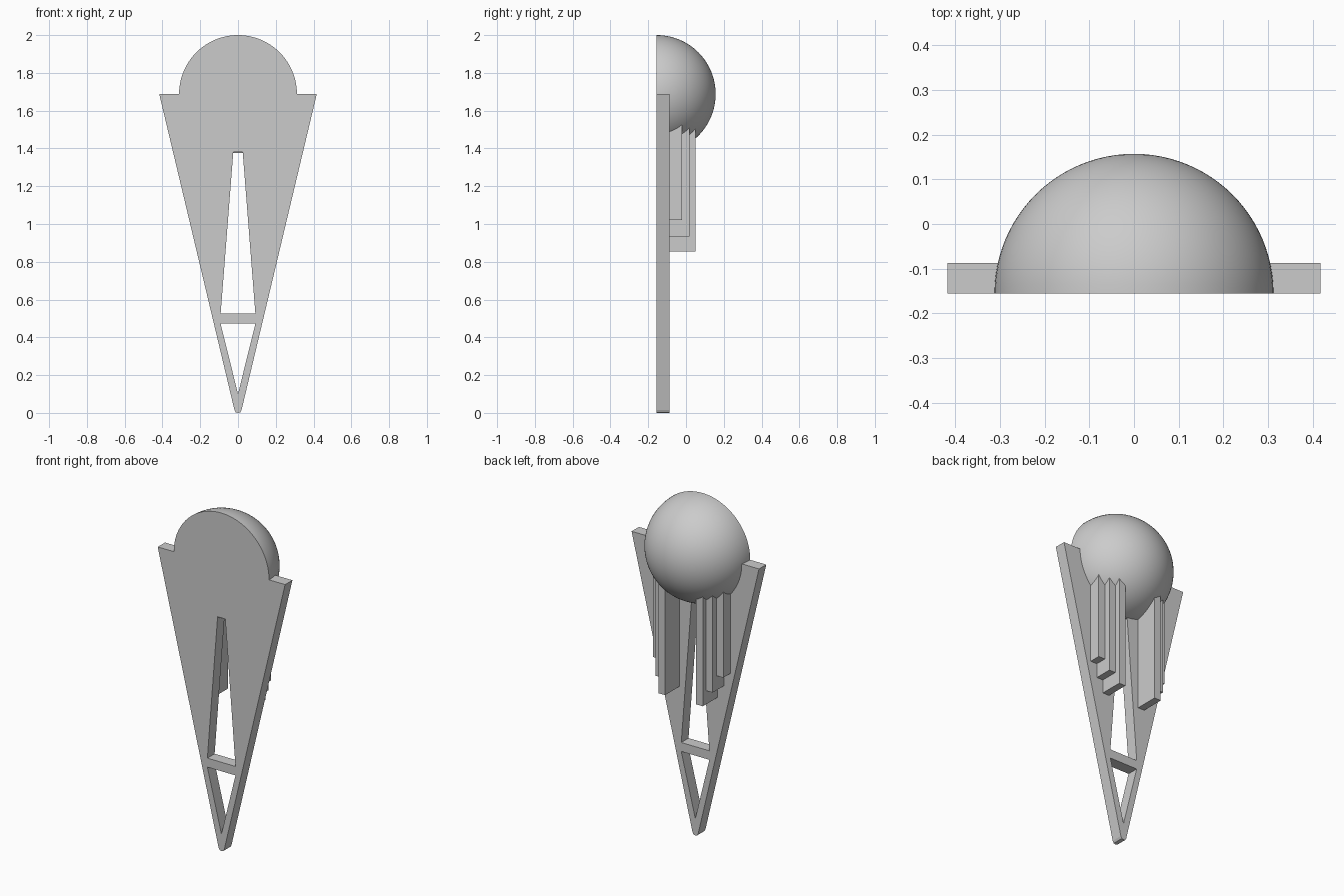
import bpy
import bmesh
import math
from mathutils import Matrix, Vector

cube = bpy.data.objects.get("Cube")
if cube:
    bpy.data.objects.remove(cube)

FRONT, BACK = -0.155, -0.087   # faces of the flat plate
TOP = 1.688                    # plate top and ball centre height
RADIUS = 0.312

grey = bpy.data.materials.new("plain grey")
grey.use_nodes = True
colour = (0.6, 0.6, 0.6, 1)
grey.diffuse_color = colour
grey.node_tree.nodes["Principled BSDF"].inputs["Base Color"].default_value = colour


def add_mesh(name, bm):
    mesh = bpy.data.meshes.new(name)
    bm.normal_update()
    bm.to_mesh(mesh)
    bm.free()
    mesh.materials.append(grey)
    obj = bpy.data.objects.new(name, mesh)
    bpy.context.collection.objects.link(obj)
    return obj


def select(obj):
    bpy.ops.object.select_all(action="DESELECT")
    obj.select_set(True)
    bpy.context.view_layer.objects.active = obj


# Tapered plate with two openings, from half outlines mirrored in x
def mirrored(half):
    return half + [(-x, z) for x, z in reversed(half) if x > 0]


outlines = [
    [(0, 0), (0.012, 0.003), (0.019, 0.016), (0.417, TOP)],
    [(0.092, 0.525), (0.025, 1.38)],
    [(0, 0.1), (0.092, 0.472)],
]
curve = bpy.data.curves.new("tapered_plate", "CURVE")
curve.dimensions = "2D"
curve.fill_mode = "BOTH"
curve.extrude = (BACK - FRONT) / 2
for half in outlines:
    points = mirrored(half)
    spline = curve.splines.new("POLY")
    spline.points.add(len(points) - 1)
    for point, (x, z) in zip(spline.points, points):
        point.co = (x, z, 0, 1)
    spline.use_cyclic_u = True
    spline.use_smooth = False
curve.materials.append(grey)
plate = bpy.data.objects.new("tapered_plate", curve)
bpy.context.collection.objects.link(plate)
plate.rotation_euler.x = math.pi / 2
plate.location.y = (FRONT + BACK) / 2
select(plate)
bpy.ops.object.convert(target="MESH")

# Half ball behind the plate, its flat front filled only above the plate
bm = bmesh.new()
bmesh.ops.create_uvsphere(bm, u_segments=96, v_segments=48, radius=RADIUS,
                          matrix=Matrix.Rotation(math.pi / 2, 4, "X"))
bmesh.ops.bisect_plane(bm, geom=bm.verts[:] + bm.edges[:] + bm.faces[:], dist=1e-5,
                       plane_co=(0, 0, 0), plane_no=(0, -1, 0), clear_outer=True)
rim = [v for v in bm.verts if abs(v.co.y) < 1e-4 and v.co.z > -1e-4]
rim.sort(key=lambda v: math.atan2(v.co.z, v.co.x))
bm.faces.new(rim)
for face in bm.faces:
    face.smooth = True
bmesh.ops.recalc_face_normals(bm, faces=bm.faces[:])
bmesh.ops.translate(bm, verts=bm.verts[:], vec=Vector((0, FRONT, TOP)))
ball = add_mesh("half_ball", bm)
select(ball)
bpy.ops.object.shade_smooth_by_angle(angle=math.radians(30))

# Three stepped bars on each side, hanging from the ball
bars = [  # inner x, outer x, back y, bottom z
    (0.102, 0.145, 0.05, 0.855),
    (0.145, 0.187, 0.018, 0.935),
    (0.187, 0.23, -0.02, 1.02),
]
for side, label in ((1, "left"), (-1, "right")):
    for number, (inner, outer, back, bottom) in enumerate(bars, 1):
        low = Vector((inner, BACK - 0.02, bottom))
        high = Vector((outer, back, 1.6))
        middle = (low + high) / 2
        middle.x *= side
        bm = bmesh.new()
        bmesh.ops.create_cube(bm, size=1, matrix=Matrix.Translation(middle)
                              @ Matrix.Diagonal((*(high - low), 1)))
        add_mesh(f"{label}_bar_{number}", bm)
